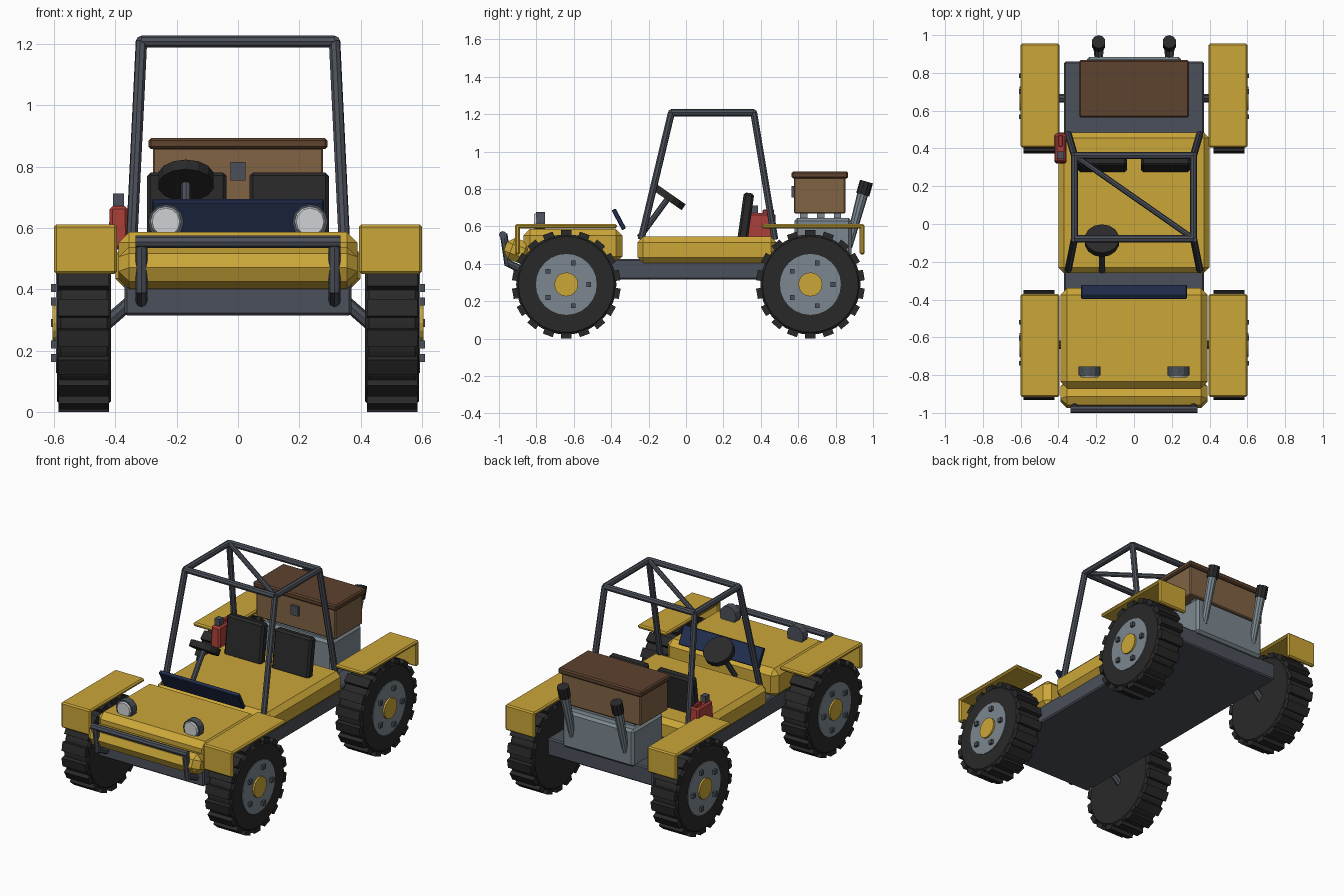
import bpy, bmesh, math
from mathutils import Vector, Matrix

cube = bpy.data.objects.get("Cube")
if cube:
    bpy.data.objects.remove(cube, do_unlink=True)

COLOURS = {
    "yellow_paint": (0.60, 0.385, 0.04),
    "dark_steel": (0.07, 0.08, 0.10),
    "light_steel": (0.20, 0.245, 0.275),
    "lens_white": (0.62, 0.64, 0.66),
    "black_rubber": (0.022, 0.022, 0.022),
    "crate_brown": (0.22, 0.125, 0.06),
    "lid_brown": (0.11, 0.054, 0.028),
    "red_paint": (0.40, 0.048, 0.04),
    "navy_panel": (0.017, 0.03, 0.085),
}
MATS = {}
for mat_name, rgb in COLOURS.items():
    m = bpy.data.materials.new(mat_name)
    m.use_nodes = True
    m.diffuse_color = (*rgb, 1)
    m.node_tree.nodes["Principled BSDF"].inputs["Base Color"].default_value = (*rgb, 1)
    MATS[mat_name] = m


def finish(name, bm, mat):
    bmesh.ops.recalc_face_normals(bm, faces=bm.faces)
    mesh = bpy.data.meshes.new(name)
    bm.to_mesh(mesh)
    bm.free()
    mesh.materials.append(MATS[mat])
    ob = bpy.data.objects.new(name, mesh)
    bpy.context.scene.collection.objects.link(ob)
    return ob


def box(name, x, y, z, mat, bevel=0.0, tilt=0.0, taper=1.0):
    """Box from (min, max) ranges, tilted about x, with its top scaled by taper."""
    lo, hi = Vector((x[0], y[0], z[0])), Vector((x[1], y[1], z[1]))
    size, centre = hi - lo, (lo + hi) / 2
    bm = bmesh.new()
    bmesh.ops.create_cube(bm, size=1)
    for v in bm.verts:
        k = taper if v.co.z > 0 else 1
        v.co = Vector((v.co.x * size.x * k, v.co.y * size.y * k, v.co.z * size.z))
    if bevel:
        bmesh.ops.bevel(bm, geom=bm.edges[:], offset=bevel, segments=1,
                        affect='EDGES', profile=0.5)
    bm.transform(Matrix.Translation(centre) @ Matrix.Rotation(math.radians(tilt), 4, 'X'))
    return finish(name, bm, mat)


def tube(name, a, b, r, mat, r2=None, sides=8, bevel=0.0):
    """Straight round bar between two points."""
    a, b = Vector(a), Vector(b)
    d = b - a
    bm = bmesh.new()
    bmesh.ops.create_cone(bm, cap_ends=True, segments=sides, radius1=r,
                          radius2=r if r2 is None else r2, depth=d.length)
    if bevel:
        rims = [e for e in bm.edges if abs(e.verts[0].co.z - e.verts[1].co.z) < 1e-5]
        bmesh.ops.bevel(bm, geom=rims, offset=bevel, segments=1, affect='EDGES', profile=0.5)
    turn = d.to_track_quat('Z', 'Y').to_matrix().to_4x4()
    bm.transform(Matrix.Translation((a + b) / 2) @ turn)
    return finish(name, bm, mat)


def treads(name, x, y, z, count=18):
    """Ring of tyre blocks around the x axis."""
    bm = bmesh.new()
    for i in range(count):
        spin = Matrix.Rotation(math.tau * i / count, 4, 'X')
        bmesh.ops.create_cube(bm, size=1, matrix=Matrix.Translation((x, y, z)) @ spin
                              @ Matrix.Translation((0, 0, 0.27))
                              @ Matrix.Diagonal((0.165, 0.056, 0.04, 1)))
    finish(name, bm, "black_rubber")


# Chassis and body shells
box("chassis", (-.37, .37), (-.87, .86), (.315, .425), "dark_steel", .008)
box("cabin_tub", (-.40, .40), (-.26, .485), (.405, .545), "yellow_paint", .03)
box("hood", (-.39, .39), (-.87, -.34), (.405, .587), "yellow_paint", .035)
box("nose", (-.39, .39), (-.97, -.83), (.41, .53), "yellow_paint", .035, tilt=-20)

# Front bumper
tube("bumper_bar", (-.335, -.98, .555), (.335, -.98, .555), .02, "dark_steel")
for side, s in (("left", 1), ("right", -1)):
    tube(f"bumper_post_{side}", (s * .315, -.95, .39), (s * .315, -.975, .56), .02, "dark_steel")
    tube(f"bumper_strut_{side}", (s * .315, -.84, .35), (s * .315, -.955, .405), .02, "dark_steel")

# Wheels, axles and fenders
HUB_Z, LUG_R = .29, .12
for side, s in (("left", 1), ("right", -1)):
    for end, y in (("front", -.64), ("rear", .665)):
        tag = f"{end}_{side}"
        tube(f"tyre_{tag}", (s * .415, y, HUB_Z), (s * .59, y, HUB_Z), .268,
             "black_rubber", sides=36, bevel=.012)
        treads(f"treads_{tag}", s * .5025, y, HUB_Z)
        tube(f"rim_{tag}", (s * .57, y, HUB_Z), (s * .594, y, HUB_Z), .163, "light_steel", sides=24)
        tube(f"hub_{tag}", (s * .58, y, HUB_Z), (s * .605, y, HUB_Z), .064, "yellow_paint", sides=16)
        for i in range(5):
            a = math.tau * i / 5
            ly, lz = y + LUG_R * math.cos(a), HUB_Z + LUG_R * math.sin(a)
            box(f"lug_{tag}_{i + 1}", (s * .60 - .01, s * .60 + .01), (ly - .013, ly + .013),
                (lz - .013, lz + .013), "dark_steel")
        tube(f"axle_{tag}", (s * .32, y, .385), (s * .44, y, .28), .022, "dark_steel")
        # Flat guard with a lip turned down at its outer end
        d = 1 if y > 0 else -1
        plate = sorted((d * .955, d * .405)) if d > 0 else [-.915, -.37]
        tip = plate[1] if d > 0 else plate[0]
        lip = sorted((tip, tip - d * .027))
        xs = sorted((s * .395, s * .60))
        box(f"fender_{tag}", xs, plate, (.588, .612), "yellow_paint", .008)
        box(f"fender_lip_{tag}", xs, lip, (.45, .612), "yellow_paint", .008)

# Headlights
for side, x in (("left", .235), ("right", -.235)):
    tube(f"headlight_{side}", (x, -.755, .62), (x, -.803, .62), .058, "dark_steel", sides=12)
    tube(f"headlight_lens_{side}", (x, -.80, .62), (x, -.812, .62), .052, "lens_white",
         r2=.045, sides=12)

# Roll cage
feet, tops = {}, {}
for side, s in (("left", 1), ("right", -1)):
    feet["front", s], tops["front", s] = (s * .348, -.24, .53), (s * .315, -.078, 1.208)
    feet["rear", s], tops["rear", s] = (s * .348, .475, .53), (s * .315, .362, 1.208)
    for end in ("front", "rear"):
        tube(f"cage_post_{end}_{side}", feet[end, s], tops[end, s], .019, "dark_steel")
    tube(f"cage_rail_{side}", tops["front", s], tops["rear", s], .019, "dark_steel")
for end in ("front", "rear"):
    tube(f"cage_crossbar_{end}", tops[end, -1], tops[end, 1], .019, "dark_steel")
tube("cage_diagonal", tops["rear", -1], tops["front", 1], .015, "dark_steel")

# Dashboard panel and steering
box("dashboard", (-.28, .28), (-.371, -.347), (.578, .698), "navy_panel", .004, tilt=28)
tube("steering_column", (-.17, -.25, .54), (-.17, -.10, .745), .016, "dark_steel")
wheel_centre, axis = Vector((-.17, -.088, .755)), Vector((0, .57, .82))
tube("steering_wheel", wheel_centre - axis * .019, wheel_centre + axis * .019, .092,
     "black_rubber", sides=14)

# Seat backs
for side, x in (("left", (.037, .297)), ("right", (-.297, -.037))):
    box(f"seat_{side}", x, (.292, .348), (.53, .78), "black_rubber", .012, tilt=-8)

# Fuel can
box("fuel_can", (-.422, -.356), (.32, .485), (.53, .672), "red_paint", .01, taper=.9)
box("fuel_can_handle", (-.40, -.378), (.41, .47), (.665, .69), "red_paint", .004)
box("fuel_can_cap", (-.407, -.371), (.345, .385), (.665, .712), "dark_steel")

# Engine, crate and its runners
box("engine", (-.25, .25), (.58, .885), (.41, .645), "light_steel", .015)
for i, y in enumerate((.63, .72, .81)):
    box(f"crate_runner_{i + 1}", (-.22, .22), (y - .02, y + .02), (.64, .675), "light_steel")
box("crate", (-.278, .278), (.578, .852), (.668, .862), "crate_brown", .006)
box("crate_lid", (-.292, .292), (.565, .867), (.857, .893), "lid_brown", .008)
box("crate_latch", (-.025, .025), (.563, .582), (.755, .815), "dark_steel")

# Exhaust stacks
for side, x in (("left", .187), ("right", -.187)):
    tube(f"exhaust_pipe_{side}", (x, .868, .49), (x, .948, .785), .021, "light_steel", r2=.03, sides=10)
    tube(f"exhaust_cap_{side}", (x, .945, .77), (x, .965, .84), .036, "black_rubber", sides=10)
